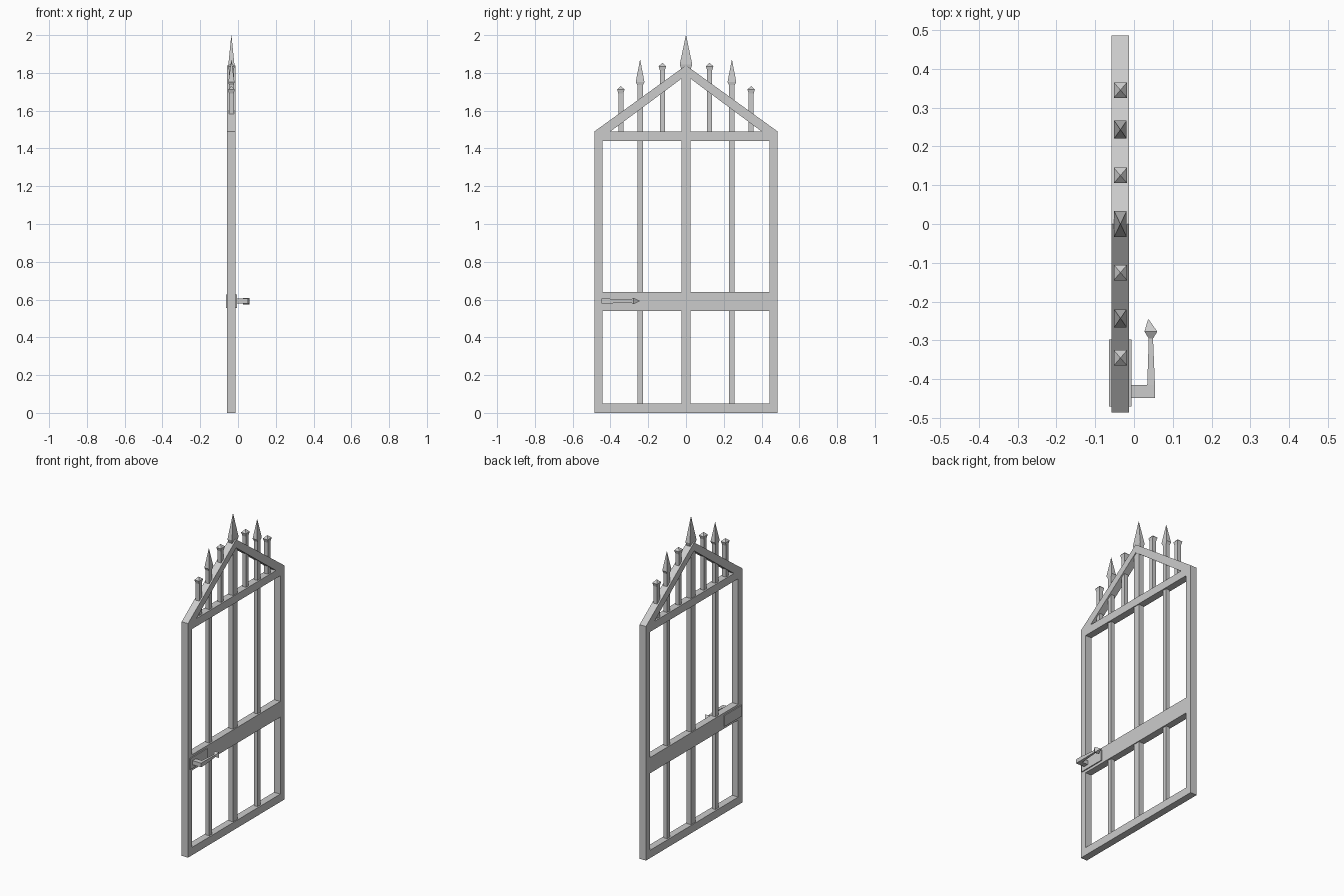
import bpy, bmesh

if "Cube" in bpy.data.objects:
    bpy.data.objects.remove(bpy.data.objects["Cube"])

XC = -0.035      # centre plane of the gate
DEPTH = 0.0225   # half thickness of the frame


def make(name, verts, faces):
    mesh = bpy.data.meshes.new(name)
    bm = bmesh.new()
    vs = [bm.verts.new(v) for v in verts]
    for f in faces:
        bm.faces.new([vs[i] for i in f])
    bmesh.ops.recalc_face_normals(bm, faces=bm.faces)
    bm.to_mesh(mesh)
    bm.free()
    obj = bpy.data.objects.new(name, mesh)
    bpy.context.collection.objects.link(obj)
    return obj


def skin(name, rings):
    """Join equal-sized rings of points and cap both ends."""
    n = len(rings[0])
    verts = [p for r in rings for p in r]
    faces = [list(range(n)), list(range(len(verts) - n, len(verts)))]
    for k in range(len(rings) - 1):
        for i in range(n):
            j = (i + 1) % n
            faces.append([k*n + i, k*n + j, (k+1)*n + j, (k+1)*n + i])
    return make(name, verts, faces)


def plate(name, outline, x0=XC - DEPTH, x1=XC + DEPTH):
    """Extrude a (y, z) outline along x."""
    return skin(name, [[(x, y, z) for y, z in outline] for x in (x0, x1)])


def rect(y0, y1, z0, z1):
    return [(y0, z0), (y1, z0), (y1, z1), (y0, z1)]


def post(name, y, sections):
    """Square upright lofted through (half x, half y, z) sections."""
    return skin(name, [[(XC - a, y - b, z), (XC + a, y - b, z),
                        (XC + a, y + b, z), (XC - a, y + b, z)]
                       for a, b, z in sections])


# Frame: stiles and sloping gable rails, mirrored left and right
for s, side in ((-1, "left"), (1, "right")):
    plate("stile_" + side,
          [(s*y, z) for y, z in ((0.485, 0), (0.485, 1.49), (0.443, 1.49), (0.443, 0))])
    plate("gable_rail_" + side,
          [(s*y, z) for y, z in ((0.485, 1.49), (0, 1.84), (0, 1.787), (0.40, 1.49))])

# Horizontal rails
for name, z0, z1 in (("bottom_rail", 0, 0.05), ("middle_rail", 0.54, 0.64),
                     ("top_rail", 1.44, 1.49)):
    plate(name, rect(-0.443, 0.443, z0, z1))

# Central bar with large spearhead
post("centre_bar", 0, [(0.017, 0.023, 0.045), (0.017, 0.023, 1.80)])
post("centre_spear", 0, [(0.011, 0.022, 1.81), (0.016, 0.033, 1.845), (0.0005, 0.0005, 2.0)])

for s, side in ((-1, "left"), (1, "right")):
    # Long bars with spearheads
    post("long_bar_" + side, s*0.243, [(0.013, 0.015, 0.045), (0.013, 0.015, 1.75)])
    post("spear_" + side, s*0.243,
         [(0.013, 0.015, 1.735), (0.016, 0.023, 1.752), (0.0005, 0.0005, 1.87)])
    # Short bars with flared pyramid caps
    for label, y, top in (("outer", 0.345, 1.73), ("inner", 0.125, 1.853)):
        post(f"short_bar_{label}_{side}", s*y,
             [(0.013, 0.013, 1.485), (0.013, 0.013, top - 0.04),
              (0.017, 0.02, top - 0.018), (0.0005, 0.0005, top)])

# Lock case passing through the middle rail
plate("lock_case", rect(-0.47, -0.298, 0.556, 0.626), -0.064, -0.006)

# Handle: spindle, tapering lever and pointed tip
plate("handle_spindle", rect(-0.448, -0.415, 0.579, 0.605), -0.01, 0.054)
lever = [(-0.416, 0.034, 0.054, 0.013), (-0.295, 0.038, 0.049, 0.007),
         (-0.277, 0.027, 0.06, 0.017), (-0.246, 0.036, 0.038, 0.001)]
skin("handle_lever", [[(x0, y, 0.592 - h), (x1, y, 0.592 - h),
                       (x1, y, 0.592 + h), (x0, y, 0.592 + h)]
                      for y, x0, x1, h in lever])
